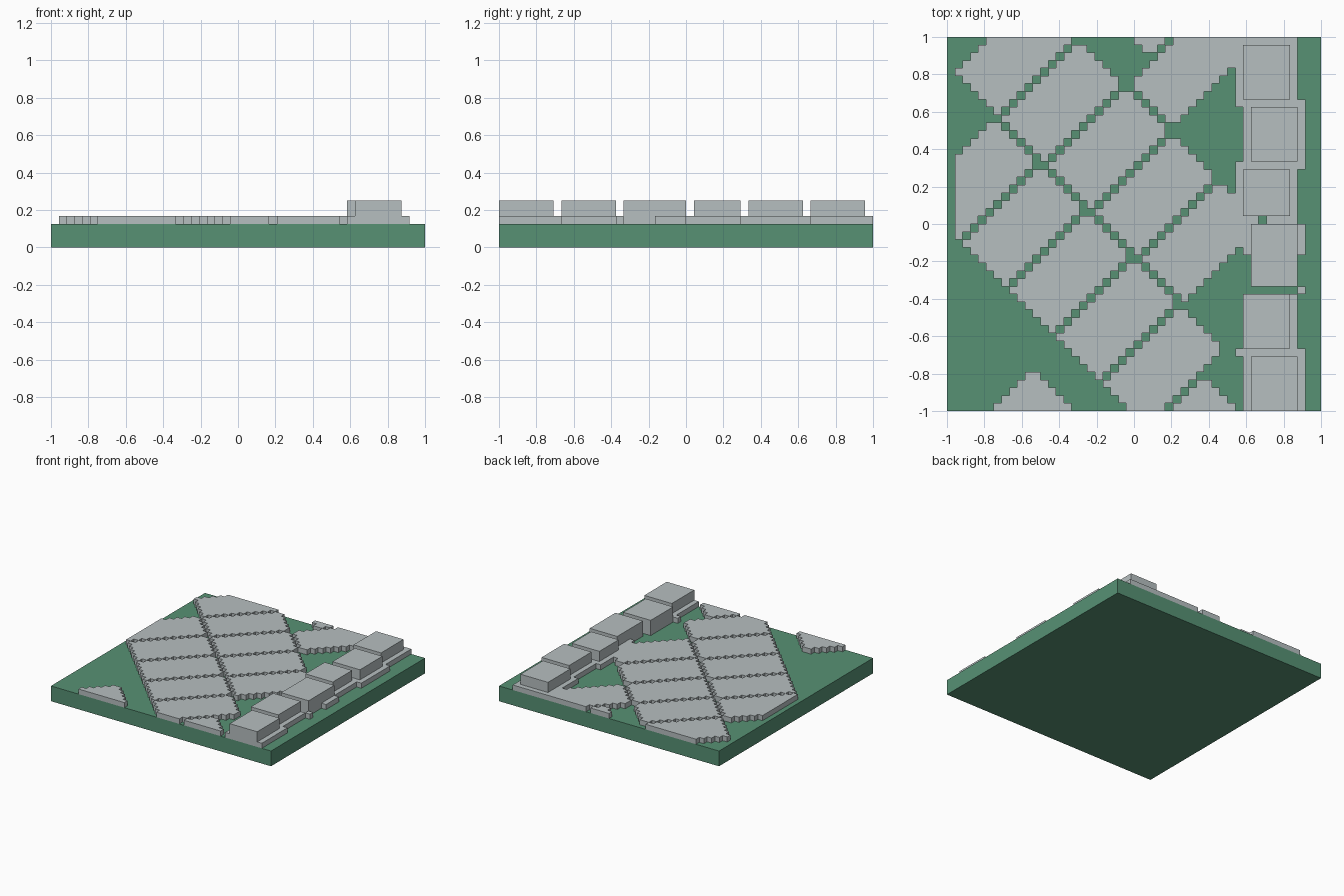
import bpy
import bmesh

cube = bpy.data.objects.get("Cube")
if cube:
    bpy.data.objects.remove(cube, do_unlink=True)

N = 48            # cells per side
C = 2 / N         # cell size


def material(name, color):
    m = bpy.data.materials.new(name)
    m.diffuse_color = color
    m.use_nodes = True
    bsdf = m.node_tree.nodes["Principled BSDF"]
    bsdf.inputs["Base Color"].default_value = color
    bsdf.inputs["Roughness"].default_value = 0.9
    return m


GREEN = material("grass green", (0.095, 0.283, 0.175, 1))
GREY = material("stone grey", (0.47, 0.52, 0.53, 1))


def finish(bm, name, mat):
    mesh = bpy.data.meshes.new(name)
    bm.to_mesh(mesh)
    bm.free()
    mesh.materials.append(mat)
    obj = bpy.data.objects.new(name, mesh)
    bpy.context.scene.collection.objects.link(obj)
    return obj


def box(name, x0, x1, y0, y1, z0, z1, mat):
    """Box given by its limits in cells."""
    bm = bmesh.new()
    bmesh.ops.create_cube(bm, size=1)
    for v in bm.verts:
        v.co.x = (x1 if v.co.x > 0 else x0) * C - 1
        v.co.y = (y1 if v.co.y > 0 else y0) * C - 1
        v.co.z = (z1 if v.co.z > 0 else z0) * C
    return finish(bm, name, mat)


def cell_slab(name, inside, z0=3, height=1):
    """Stepped slab made of every cell for which inside(i, j) holds."""
    bm = bmesh.new()
    corners = {}

    def corner(i, j):
        if (i, j) not in corners:
            corners[i, j] = bm.verts.new((i * C - 1, j * C - 1, z0 * C))
        return corners[i, j]

    for i in range(N):
        for j in range(N):
            if inside(i, j):
                bm.faces.new([corner(i, j), corner(i + 1, j),
                              corner(i + 1, j + 1), corner(i, j + 1)])
    result = bmesh.ops.extrude_face_region(bm, geom=bm.faces[:])
    top = [g for g in result["geom"] if isinstance(g, bmesh.types.BMVert)]
    bmesh.ops.translate(bm, verts=top, vec=(0, 0, height * C))
    return finish(bm, name, GREY)


# Ground
box("ground", 0, N, 0, N, 0, 3, GREEN)

# Rows of diagonal paving: first and last slab seams, and reach along the diagonal
PITCH = 12
rows = [
    ("lower", -32, 28, 23, 42),
    ("upper", -43, 17, 44, 63),
    ("back", -19, -7, 65, 99),
    ("back_corner", -31, -19, 71, 99),
    ("front_left", 5, 17, 0, 15),
    ("front_right", 28, 40, 0, 36),
]
for name, first, last, s0, s1 in rows:
    for n, seam in enumerate(range(first, last, PITCH)):
        cell_slab(f"paving_{name}_{n + 1}",
                  lambda i, j: 1 <= i < 38 and seam < i - j < seam + PITCH
                  and s0 <= i + j <= s1)

# Plinth under the wall: overlapping rectangles with one open cell
plinth = [
    (37, 45, 39, 48), (38, 46, 31, 40), (37, 45, 24, 32), (38, 46, 20, 24),
    (45, 46, 15, 16), (38, 45, 8, 15), (38, 46, 0, 8), (37, 38, 7, 8),
]
cell_slab("wall_plinth",
          lambda i, j: (i, j) != (40, 24)
          and any(a <= i < b and c <= j < d for a, b, c, d in plinth))

# Staggered wall blocks
for n, (y0, y1) in enumerate([(0, 7), (8, 15), (16, 24), (25, 31), (32, 39), (40, 47)]):
    x0 = 38 if n % 2 else 39
    box(f"wall_block_{n + 1}", x0, x0 + 6, y0, y1, 3, 6, GREY)
